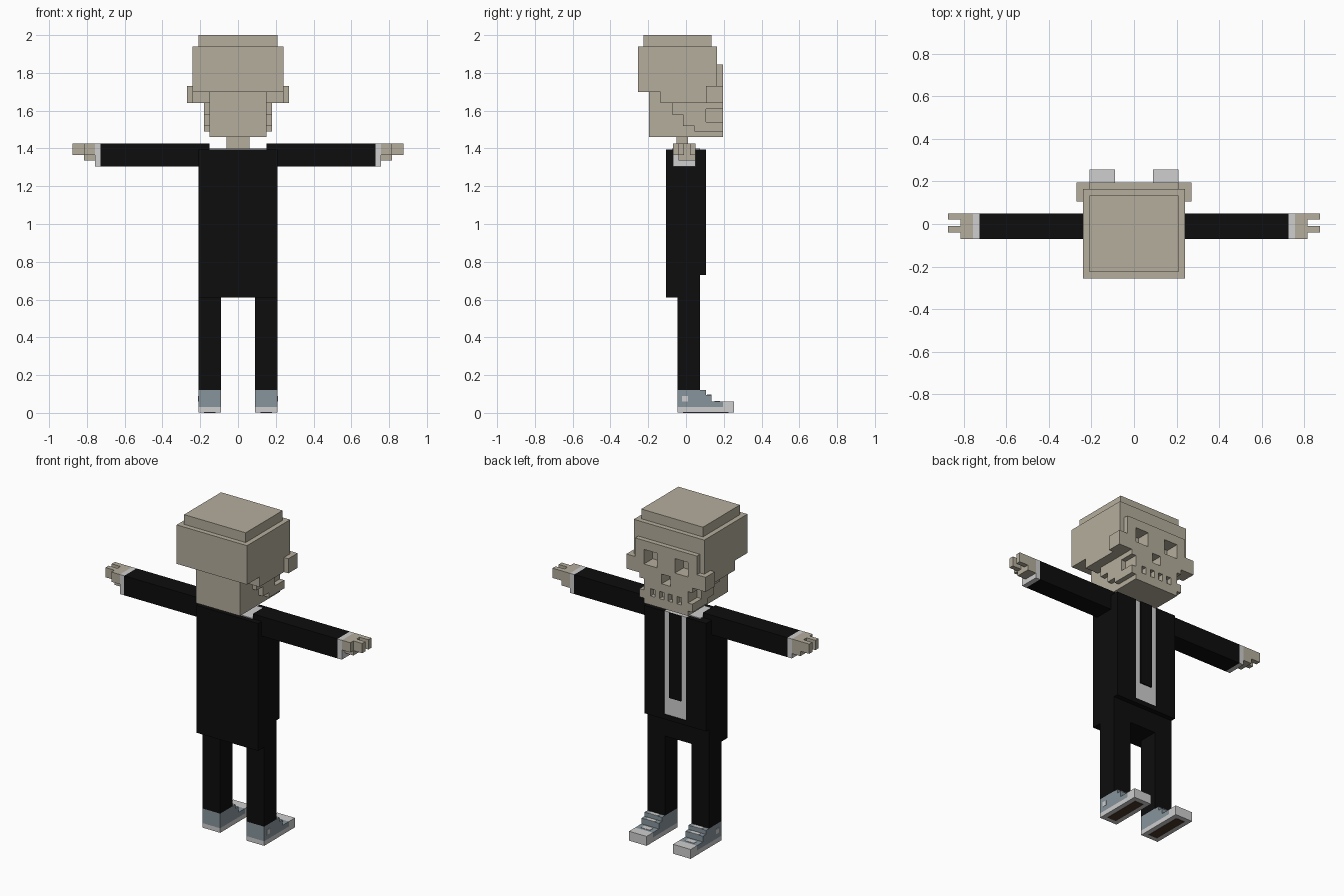
import bpy, bmesh


def material(name, rgb):
    m = bpy.data.materials.new(name)
    m.diffuse_color = (*rgb, 1)
    return m


BONE = material("bone", (0.46, 0.42, 0.335))
BLACK = material("black cloth", (0.004, 0.004, 0.004))
WHITE = material("white", (0.62, 0.62, 0.62))
BLUE = material("shoe blue", (0.245, 0.30, 0.335))
BROWN = material("tread brown", (0.07, 0.04, 0.022))


def boxes(name, mat, ranges, side=1):
    """One object from (x0, x1, y0, y1, z0, z1) ranges, optionally flipped in x."""
    bm = bmesh.new()
    for x0, x1, y0, y1, z0, z1 in ranges:
        if side < 0:
            x0, x1 = -x1, -x0
        cube = bmesh.ops.create_cube(bm, size=1)
        for v in cube["verts"]:
            v.co = (x1 if v.co.x > 0 else x0,
                    y1 if v.co.y > 0 else y0,
                    z1 if v.co.z > 0 else z0)
    mesh = bpy.data.meshes.new(name)
    bm.to_mesh(mesh)
    bm.free()
    mesh.materials.append(mat)
    ob = bpy.data.objects.new(name, mesh)
    bpy.context.collection.objects.link(ob)
    return ob


# Head blocks
head = [
    boxes("crown", BONE, [(-.21, .21, -.225, .135, 1.94, 2.0)]),
    boxes("skull", BONE, [(-.24, .24, -.255, .165, 1.70, 1.94)]),
    boxes("temples", BONE, [(-.24, .24, -.135, .165, 1.64, 1.70)]),
    boxes("face_plate", BONE, [(-.21, .21, .135, .195, 1.64, 1.845)]),
    boxes("lower_head", BONE, [(-.15, .15, -.195, .195, 1.46, 1.70)]),
]
for s, label in ((1, "right"), (-1, "left")):
    boxes(label + "_ear", BONE, [(.21, .27, .105, .195, 1.64, 1.73)], s)
    # Stepped jaw with an open cheek
    boxes(label + "_jaw", BONE, [
        (.15, .18, -.075, -.015, 1.58, 1.64),
        (.15, .18, -.015, .045, 1.52, 1.64),
        (.15, .18, .045, .105, 1.49, 1.64),
        (.15, .18, .105, .195, 1.49, 1.54),
        (.15, .18, .105, .195, 1.61, 1.64)], s)

# Eye sockets, nose hole and gaps between the teeth
holes = [(-.03, .03, .12, .22, 1.61, 1.67)]
for s in (-1, 1):
    holes.append((s * .105 - .045, s * .105 + .045, .11, .22, 1.70, 1.79))
for x in (-.09, -.03, .03, .09):
    holes.append((x - .015, x + .015, .165, .22, 1.515, 1.56))
cutter = boxes("face_cutter", BONE, holes)
cutter.hide_render = True
for ob in head[1:]:
    mod = ob.modifiers.new("holes", 'BOOLEAN')
    mod.operation = 'DIFFERENCE'
    mod.solver = 'EXACT'
    mod.object = cutter
    bpy.context.view_layer.objects.active = ob
    bpy.ops.object.modifier_apply(modifier=mod.name)
bpy.data.objects.remove(cutter)

# Neck, collar and jacket
boxes("neck", BONE, [(-.06, .06, -.05, .01, 1.38, 1.47)])
boxes("collar", WHITE, [(-.15, .15, -.075, .075, 1.39, 1.40)])
boxes("jacket", BLACK, [(-.21, .21, -.105, .075, .61, 1.395)])
boxes("jacket_front", BLACK, [(-.21, -.075, .075, .105, .73, 1.395),
                              (.075, .21, .075, .105, .73, 1.395),
                              (-.075, .075, .075, .105, .73, .76)])
boxes("shirt", WHITE, [(-.075, .075, .07, .10, .76, 1.395)])
boxes("tie", BLACK, [(-.04, .04, .095, .107, .87, 1.395)])

for s, label in ((1, "right"), (-1, "left")):
    # Arm, cuff and hand with two fingers
    boxes(label + "_sleeve", BLACK, [(.15, .727, -.07, .05, 1.305, 1.425)], s)
    boxes(label + "_cuff", WHITE, [(.727, .757, -.07, .05, 1.305, 1.425)], s)
    boxes(label + "_hand", BONE, [
        (.757, .815, -.07, .05, 1.365, 1.425),
        (.757, .815, -.04, .05, 1.335, 1.365),
        (.815, .875, .02, .05, 1.365, 1.425),
        (.815, .875, -.04, -.01, 1.365, 1.425)], s)
    # Leg
    boxes(label + "_leg", BLACK, [(.09, .21, -.045, .075, .12, .62)], s)
    # Shoe: sole, toe cap, stepped upper, laces, badge and tread
    boxes(label + "_sole", WHITE, [(.09, .21, -.045, .195, .002, .03),
                                   (.09, .21, .195, .255, .002, .06)], s)
    boxes(label + "_shoe_upper", BLUE, [(.09, .21, -.045, .105, .03, .12),
                                        (.09, .21, .105, .135, .03, .095),
                                        (.09, .21, .135, .195, .03, .06)], s)
    boxes(label + "_laces", WHITE, [(.12, .18, .08, .105, .117, .122),
                                    (.12, .18, .11, .135, .092, .097),
                                    (.12, .18, .15, .18, .057, .062)], s)
    boxes(label + "_badge", WHITE, [(.207, .212, -.02, .01, .06, .09)], s)
    boxes(label + "_tread", BROWN, [(.12, .18, -.015, .225, 0, .008)], s)
